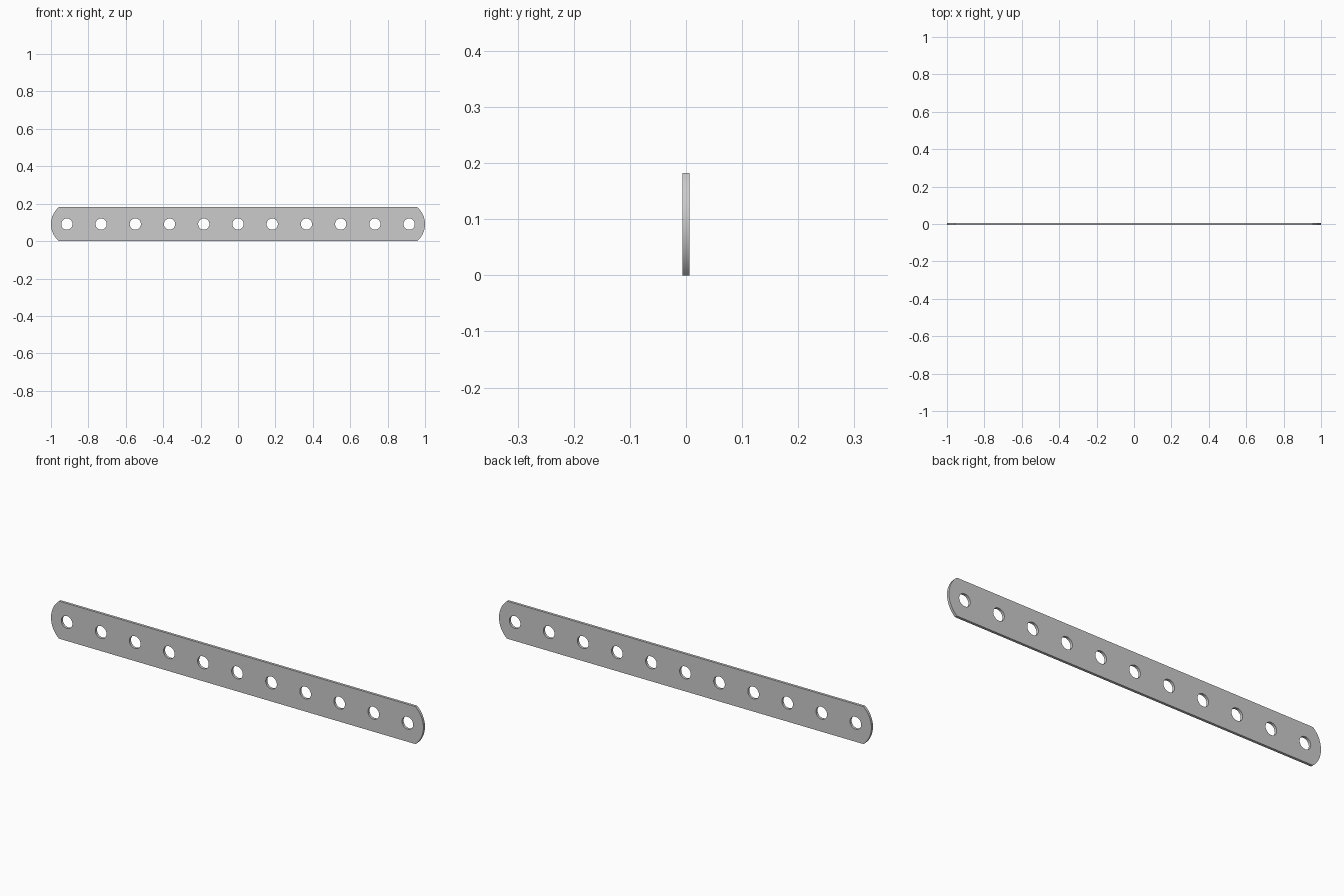
import bpy, bmesh
from math import sin, cos, pi, asin

if "Cube" in bpy.data.objects:
    bpy.data.objects.remove(bpy.data.objects["Cube"])

HEIGHT, THICK = 0.182, 0.0125
END_R = 0.118                 # radius of the shallow rounded ends
HOLE_R, PITCH, HOLES = 0.030, 0.183, 11
MID = HEIGHT / 2


def arc(cx, radius, start, end, steps):
    return [(cx + radius * cos(start + (end - start) * i / steps),
             MID + radius * sin(start + (end - start) * i / steps))
            for i in range(steps + 1)]


def add_loop(bm, points):
    verts = [bm.verts.new((x, -THICK / 2, z)) for x, z in points]
    for a, b in zip(verts, verts[1:] + verts[:1]):
        bm.edges.new((a, b))


bm = bmesh.new()

# Outer outline: straight long edges with arced ends
half = asin(MID / END_R)
right = arc(1 - END_R, END_R, -half, half, 16)
add_loop(bm, right + [(-x, z) for x, z in reversed(right)])

# Row of round holes
for i in range(HOLES):
    cx = (i - (HOLES - 1) / 2) * PITCH
    add_loop(bm, arc(cx, HOLE_R, 0, 2 * pi, 32)[:-1])

# Fill the plate face and give it thickness
bmesh.ops.triangle_fill(bm, edges=bm.edges[:], use_beauty=True, normal=(0, -1, 0))
result = bmesh.ops.extrude_face_region(bm, geom=bm.faces[:], use_keep_orig=True)
new_verts = [g for g in result["geom"] if isinstance(g, bmesh.types.BMVert)]
bmesh.ops.translate(bm, verts=new_verts, vec=(0, THICK, 0))
bmesh.ops.recalc_face_normals(bm, faces=bm.faces[:])

mesh = bpy.data.meshes.new("perforated_strip")
bm.to_mesh(mesh)
bm.free()
strip = bpy.data.objects.new("perforated_strip", mesh)
bpy.context.collection.objects.link(strip)

# Smooth the arcs and hole walls, keep the rims sharp
bpy.context.view_layer.objects.active = strip
strip.select_set(True)
bpy.ops.object.shade_smooth_by_angle(angle=pi / 6)
